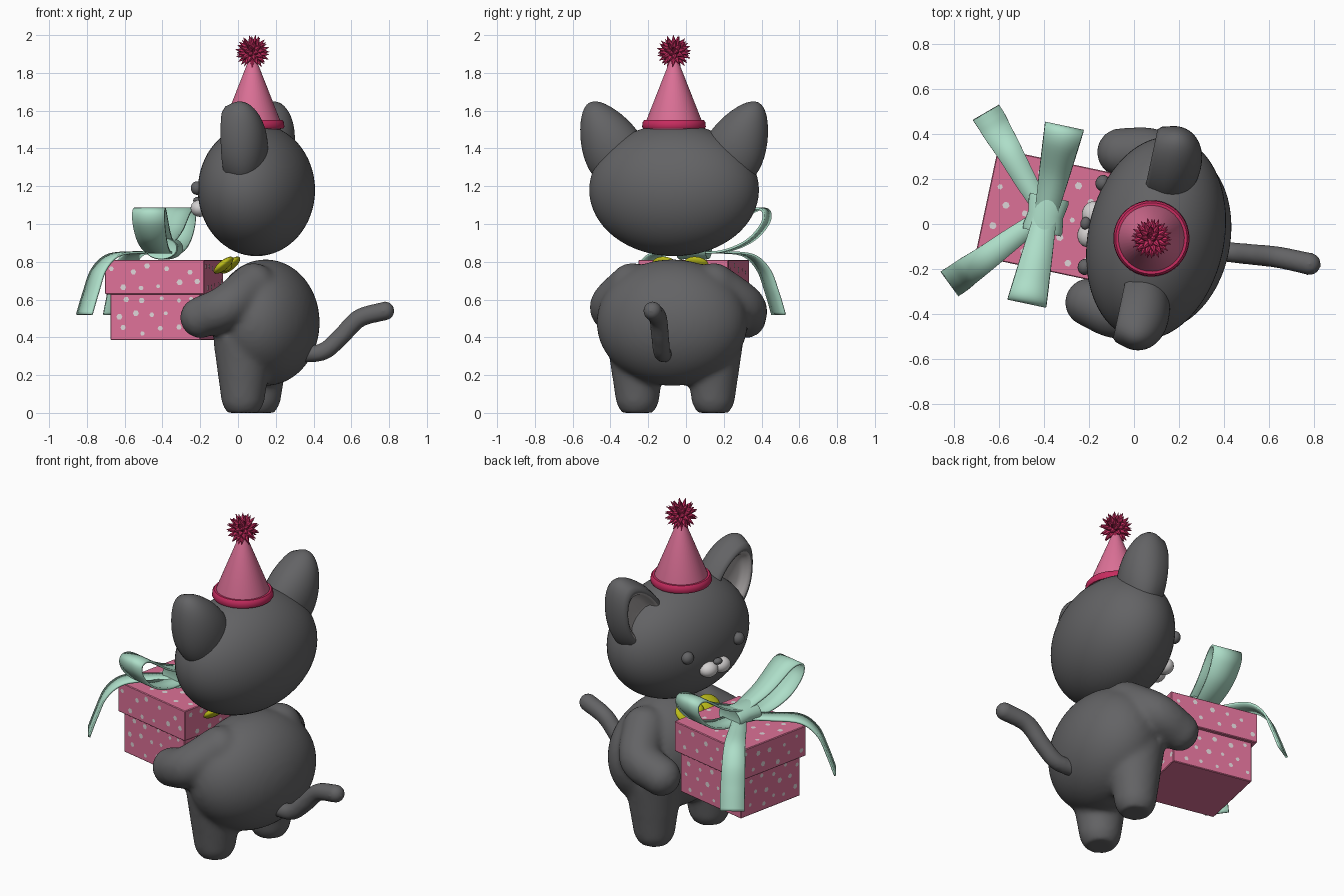
import bpy, bmesh, math, random
from mathutils import Vector, Matrix

random.seed(4)
if "Cube" in bpy.data.objects:
    bpy.data.objects.remove(bpy.data.objects["Cube"])

# The cat is modelled facing -x, then turned slightly
WORLD = Matrix.Translation((-0.01, -0.04, 0)) @ Matrix.Rotation(math.radians(-12), 4, 'Z')


def material(name, r, g, b):
    m = bpy.data.materials.new(name)
    m.use_nodes = True
    m.diffuse_color = (r, g, b, 1)
    m.node_tree.nodes["Principled BSDF"].inputs["Base Color"].default_value = (r, g, b, 1)
    return m


FUR = material("charcoal fur", 0.125, 0.125, 0.13)
EAR = material("inner ear grey", 0.36, 0.34, 0.34)
MUZZLE = material("muzzle pale grey", 0.65, 0.63, 0.63)
PINK = material("pink", 0.72, 0.165, 0.31)
CRIMSON = material("crimson", 0.57, 0.025, 0.115)
MINT = material("mint", 0.42, 0.73, 0.58)
YELLOW = material("yellow", 0.5, 0.5, 0.01)
DOT = material("dot white", 0.72, 0.66, 0.68)


def finish(bm, name, mats, smooth=True, recalc=True):
    if recalc:
        bmesh.ops.recalc_face_normals(bm, faces=bm.faces)
    me = bpy.data.meshes.new(name)
    bm.to_mesh(me)
    bm.free()
    ob = bpy.data.objects.new(name, me)
    bpy.context.collection.objects.link(ob)
    for m in mats:
        me.materials.append(m)
    ob.matrix_world = WORLD
    if smooth:
        bpy.ops.object.select_all(action='DESELECT')
        ob.select_set(True)
        bpy.context.view_layer.objects.active = ob
        bpy.ops.object.shade_smooth_by_angle(angle=math.radians(50))
    return ob


def ball(bm, loc, size, seg=32, rot=Matrix()):
    mat = Matrix.Translation(loc) @ rot @ Matrix.Diagonal((*size, 1))
    bmesh.ops.create_uvsphere(bm, u_segments=seg, v_segments=seg // 2, radius=1, matrix=mat)


def cone(bm, base, tip, r1, r2, seg=24):
    base, tip = Vector(base), Vector(tip)
    d = tip - base
    mat = Matrix.Translation((base + tip) / 2) @ d.to_track_quat('Z', 'Y').to_matrix().to_4x4()
    bmesh.ops.create_cone(bm, cap_ends=True, segments=seg, radius1=r1, radius2=r2,
                          depth=d.length, matrix=mat)


def lathe(bm, profile, place, seg=40, colour=lambda i: 0):
    rings = []
    for a, r in profile:
        angles = [2 * math.pi * k / seg for k in range(seg)]
        rings.append([bm.verts.new(place(a, r * math.cos(t), r * math.sin(t))) for t in angles])
    for i in range(len(rings) - 1):
        for k in range(seg):
            n = (k + 1) % seg
            f = bm.faces.new((rings[i][k], rings[i][n], rings[i + 1][n], rings[i + 1][k]))
            f.material_index = colour(i)
    bm.faces.new(rings[0])
    bm.faces.new(rings[-1]).material_index = colour(len(rings))


def spline(points, steps=8):
    p = [Vector(q) for q in points]
    p = [2 * p[0] - p[1]] + p + [2 * p[-1] - p[-2]]
    out = []
    for a, b, c, d in zip(p, p[1:], p[2:], p[3:]):
        for k in range(steps):
            t = k / steps
            out.append(b + (c - a) * t / 2 + (a - 2.5 * b + 2 * c - d / 2) * t * t
                       + (1.5 * (b - c) + (d - a) / 2) * t ** 3)
    return out + [p[-2]]


def tube(bm, points, r1, r2, steps=8):
    path = spline(points, steps)
    for i, p in enumerate(path):
        r = r1 + (r2 - r1) * i / (len(path) - 1)
        ball(bm, p, (r, r, r), 20)


def remesh(ob, size, rounds):
    m = ob.modifiers.new("blend", 'REMESH')
    m.mode = 'VOXEL'
    m.voxel_size = size
    m.use_smooth_shade = True
    s = ob.modifiers.new("soften", 'SMOOTH')
    s.iterations = rounds


# Body with legs and arms blended together
bm = bmesh.new()
ball(bm, (0.16, 0, 0.478), (0.28, 0.405, 0.335), 48)
for s in (-1, 1):
    cone(bm, (0.08, s * 0.205, 0), (0.08, s * 0.205, 0.05), 0.085, 0.112)
    cone(bm, (0.08, s * 0.205, 0.05), (0.085, s * 0.205, 0.4), 0.112, 0.165)
    tube(bm, [(0.14, s * 0.22, 0.67), (0.03, s * 0.355, 0.565), (-0.12, s * 0.34, 0.505)], 0.125, 0.11)
remesh(finish(bm, "body", [FUR]), 0.016, 10)

# Tail
bm = bmesh.new()
tube(bm, [(0.36, 0, 0.31), (0.47, 0.01, 0.325), (0.56, 0.02, 0.4), (0.66, 0.03, 0.5),
          (0.8, 0.03, 0.54)], 0.045, 0.05)
remesh(finish(bm, "tail", [FUR]), 0.01, 6)

# Head
bm = bmesh.new()
ball(bm, (0.11, 0, 1.18), (0.302, 0.455, 0.35), 64)
finish(bm, "head", [FUR])

# Ears: rounded shells with a dished front
shell = [(math.cos(math.radians(t)), math.sin(math.radians(t))) for t in range(1, 108, 7)]
dish = [(-0.6, 0.88), (-0.72, 0.78), (-0.72, 0.7), (-0.62, 0.62), (-0.42, 0.55), (-0.32, 0.4), (-0.27, 0.01)]
lean = math.radians(27)
for s, side in ((-1, "right"), (1, "left")):
    def ear_point(a, y, z):
        u, v = 0.158 * y * (1 - 0.28 * z), 0.245 * z
        return (0.11 + 0.13 * a,
                s * (0.345 + u * math.cos(lean) + v * math.sin(lean)),
                1.425 - u * math.sin(lean) + v * math.cos(lean))
    bm = bmesh.new()
    lathe(bm, shell + dish, ear_point, colour=lambda i: int(i > len(shell) + 1))
    finish(bm, side + "_ear", [FUR, EAR])

# Face
bm = bmesh.new()
for s in (-1, 1):
    ball(bm, (-0.172, s * 0.19, 1.19), (0.032, 0.036, 0.036), 20)
ball(bm, (-0.21, 0, 1.125), (0.022, 0.028, 0.018), 16)
finish(bm, "eyes_and_nose", [FUR])
bm = bmesh.new()
for s in (-1, 1):
    ball(bm, (-0.187, s * 0.047, 1.083), (0.048, 0.056, 0.045), 24)
finish(bm, "muzzle", [MUZZLE])

# Party hat
def upright(a, x, y):
    return (0.09 + x, -0.005 + y, a)


bm = bmesh.new()
lathe(bm, [(1.5, 0.15), (1.54, 0.15), (1.88, 0.016)], upright, 48)
finish(bm, "hat_cone", [PINK])
bm = bmesh.new()
lathe(bm, [(1.505, 0.145), (1.505, 0.163), (1.515, 0.169), (1.54, 0.166), (1.55, 0.158), (1.55, 0.13)], upright, 48)
finish(bm, "hat_band", [CRIMSON])
bm = bmesh.new()
centre = Vector((0.09, -0.005, 1.91))
ball(bm, centre, (0.05, 0.05, 0.05), 16)
count = 60
for i in range(count):
    z = 1 - (2 * i + 1) / count
    t = i * math.pi * (3 - math.sqrt(5))
    h = math.sqrt(1 - z * z)
    d = Vector((h * math.cos(t), h * math.sin(t), z))
    cone(bm, centre + d * 0.035, centre + d * 0.092, 0.019, 0.001, 6)
finish(bm, "hat_pompom", [CRIMSON], smooth=False)

# Neck bow
bm = bmesh.new()
tilt = Matrix.Rotation(math.radians(-40), 4, 'Y')
for s in (-1, 1):
    ball(bm, (-0.05, s * 0.085, 0.782), (0.065, 0.07, 0.024), 20, tilt)
ball(bm, (-0.055, 0, 0.78), (0.035, 0.03, 0.03), 16, tilt)
finish(bm, "neck_bow", [YELLOW])

# Gift box and lid
for name, hx, hy, z0, z1 in (("gift_box", 0.243, 0.222, 0.385, 0.64), ("gift_lid", 0.268, 0.243, 0.628, 0.81)):
    bm = bmesh.new()
    bmesh.ops.create_cube(bm, size=1, matrix=Matrix.Translation((-0.39, 0, (z0 + z1) / 2))
                          @ Matrix.Diagonal((2 * hx, 2 * hy, z1 - z0, 1)))
    bmesh.ops.bevel(bm, geom=bm.edges[:], offset=0.004, segments=1, affect='EDGES')
    finish(bm, name, [PINK], smooth=False)
    # Dots scattered as thin plates
    bm = bmesh.new()
    mid, hz = Vector((-0.39, 0, (z0 + z1) / 2)), (z1 - z0) / 2
    X, Y, Z = Vector((hx, 0, 0)), Vector((0, hy, 0)), Vector((0, 0, hz))
    sides = [(X, Y, Z), (-X, -Y, Z), (Y, -X, Z), (-Y, X, Z)]
    if name == "gift_lid":
        sides.append((Z, X, Y))
    for out, u, v in sides:
        rows = max(2, round(v.length / 0.05))
        for i in range(5):
            for j in range(rows):
                a = (i + 0.5 + 0.25 * (-1) ** j + random.uniform(-0.15, 0.15)) / 2.5 - 1
                b = (j + 0.5 + random.uniform(-0.25, 0.25)) * 2 / rows - 1
                c = mid + out + out.normalized() * 0.002 + u * a * 0.95 + v * b * 0.9
                r = random.uniform(0.011, 0.017)
                bm.faces.new([bm.verts.new(c + r * (u.normalized() * math.cos(k * math.pi / 3)
                                                    + v.normalized() * math.sin(k * math.pi / 3)))
                              for k in range(6)])
    finish(bm, name + "_dots", [DOT], smooth=False, recalc=False)


# Ribbon
def ribbon(name, points, axis, w_ends, w_mid):
    bm = bmesh.new()
    path = spline(points)
    rows = []
    for i, p in enumerate(path):
        t = i / (len(path) - 1)
        w = (w_ends[0] * (1 - t) + w_ends[1] * t) + w_mid * math.sin(math.pi * t)
        rows.append([bm.verts.new(p + Vector(axis) * w * k / 2) for k in (-1, 0, 1)])
    for a, b in zip(rows, rows[1:]):
        for k in (0, 1):
            bm.faces.new((a[k], a[k + 1], b[k + 1], b[k]))
    ob = finish(bm, name, [MINT])
    m = ob.modifiers.new("thickness", 'SOLIDIFY')
    m.thickness = 0.012
    m.offset = 0


for s, side in ((-1, "right"), (1, "left")):
    loop = [(0, 0.85), (0.16, 0.855), (0.3, 0.91), (0.385, 1.0), (0.39, 1.07), (0.32, 1.07), (0.17, 0.97), (0, 0.9)]
    ribbon(side + "_bow_loop", [(-0.39, s * y, z) for y, z in loop], (1, 0, 0), (0.1, 0.1), 0.075)
    ribbon(side + "_ribbon_tail",
           [(-0.39, 0, 0.85), (-0.5, s * 0.12, 0.85), (-0.61, s * 0.245, 0.835), (-0.675, s * 0.315, 0.76),
            (-0.71, s * 0.355, 0.64), (-0.74, s * 0.385, 0.52)],
           (0.74, s * 0.67, 0), (0.07, 0.135), 0.02)
bm = bmesh.new()
lathe(bm, [(-0.075, 0.8), (-0.08, 0.95), (-0.065, 1), (0, 0.88), (0.065, 1), (0.08, 0.95), (0.075, 0.8)],
      lambda a, x, z: (-0.39 + 0.09 * x, a, 0.872 + 0.06 * z), 32)
finish(bm, "bow_knot", [MINT])
